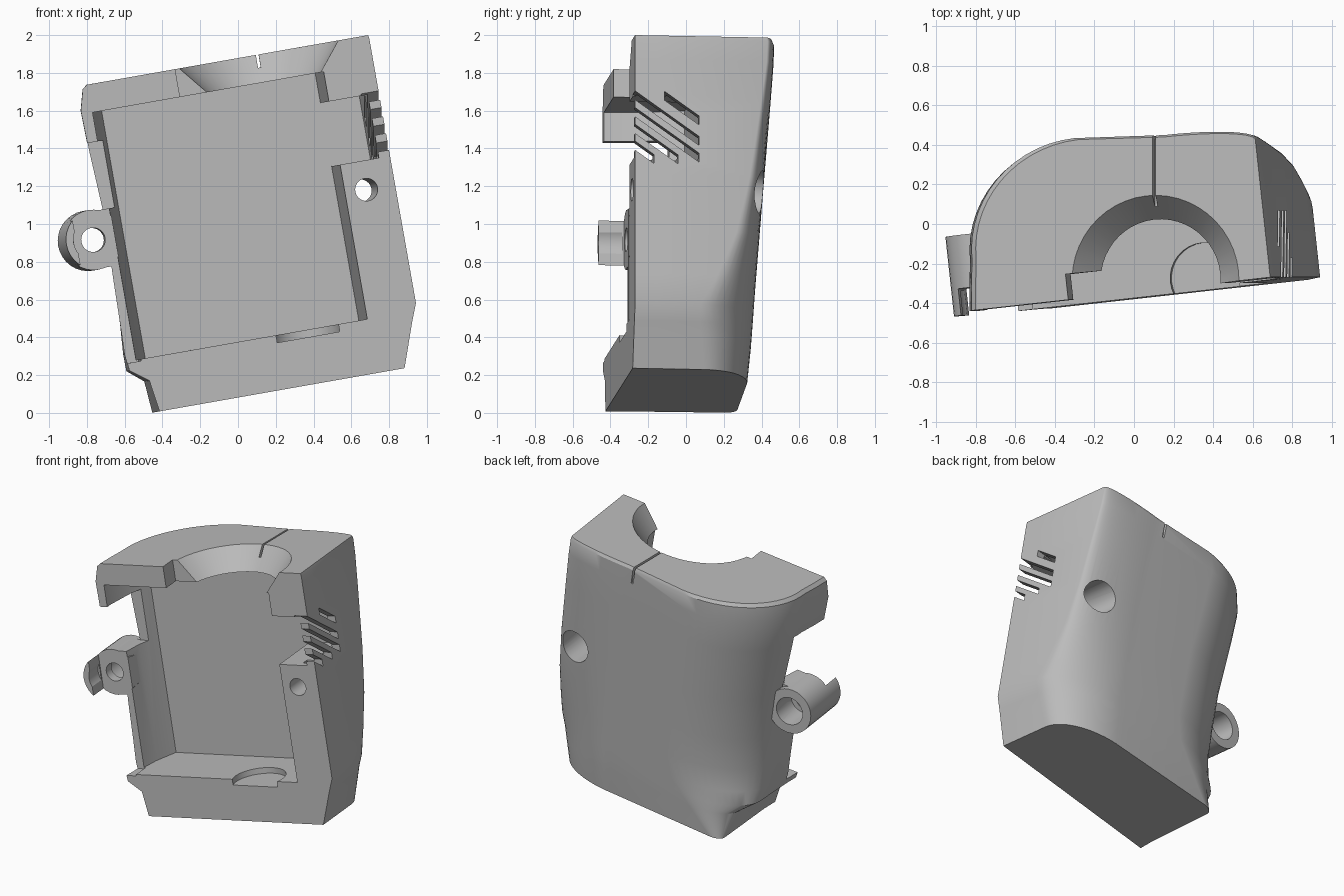
import bpy, bmesh, math
from mathutils import Matrix, Vector

if "Cube" in bpy.data.objects:
    bpy.data.objects.remove(bpy.data.objects["Cube"])

# Tilted local frame: u across, v depth from the front plane, w up
tilt = math.radians(10)
w_axis = Vector((-math.sin(tilt), 0, math.cos(tilt)))
v_axis = Vector((-.108, 1, -.019)).normalized()
u_axis = v_axis.cross(w_axis).normalized()
FRAME = Matrix.Translation((0, -.382, 0)) @ Matrix((u_axis, v_axis, w_axis)).transposed().to_4x4()

grey = bpy.data.materials.new("plain_grey")
grey.use_nodes = True
grey.diffuse_color = (.5, .5, .5, 1)
grey.node_tree.nodes["Principled BSDF"].inputs["Base Color"].default_value = grey.diffuse_color


def finish(bm, name):
    bmesh.ops.recalc_face_normals(bm, faces=bm.faces)
    bm.transform(FRAME)
    mesh = bpy.data.meshes.new(name)
    bm.to_mesh(mesh)
    bm.free()
    mesh.materials.append(grey)
    ob = bpy.data.objects.new(name, mesh)
    bpy.context.collection.objects.link(ob)
    return ob


def loft(name, rings):
    bm = bmesh.new()
    rows = [[bm.verts.new(p) for p in ring] for ring in rings]
    n = len(rows[0])
    for a, b in zip(rows, rows[1:]):
        for i in range(n):
            j = (i + 1) % n
            bm.faces.new((a[i], a[j], b[j], b[i]))
    bm.faces.new(rows[0])
    bm.faces.new(rows[-1])
    return finish(bm, name)


def prism(name, outline, w0, w1):
    return loft(name, [[(u, v, w) for u, v in outline] for w in (w0, w1)])


def box(name, u0, u1, v0, v1, w0, w1, skew=0):
    return prism(name, [(u0 + skew * v0, v0), (u1 + skew * v0, v0),
                        (u1 + skew * v1, v1), (u0 + skew * v1, v1)], w0, w1)


def tube(name, a, b, r0, r1=None, n=32):
    a, b = Vector(a), Vector(b)
    r1 = r1 or r0
    d = b - a
    side = Vector((1, 0, 0))
    up = d.normalized().cross(side)
    angles = [math.tau * i / n for i in range(n)]
    return loft(name, [[p + r * (side * math.cos(t) + up * math.sin(t)) for t in angles]
                       for p, r in ((a, r0), (b, r1))])


def boolean(target, tool, op="DIFFERENCE"):
    mod = target.modifiers.new(op, "BOOLEAN")
    mod.operation, mod.solver, mod.object = op, "EXACT", tool
    bpy.context.view_layer.objects.active = target
    bpy.ops.object.modifier_apply(modifier=mod.name)
    bpy.data.objects.remove(tool)


def section(w, left, right, back, start, lx, flat, rx):
    """D-shaped outline with an elliptical corner on each side."""
    pts = [(left, 0), (left + .012, .12)]
    arc = [math.pi / 2 * i / 14 for i in range(15)]
    pts += [(left + .03 + lx * (1 - math.cos(t)), start + (back - start) * math.sin(t)) for t in arc]
    pts += [(right - rx * (1 - math.cos(t)), flat + (back - .035 - flat) * math.sin(t)) for t in reversed(arc)]
    pts += [(right, .12), (right, 0)]
    return [(u, v, w) for u, v in pts]


# Outer housing: w, left, right, back, left corner start and width, right corner start and width
levels = [(.08, -.41, .915, .69, .63, .08, .38, .45), (.25, -.435, .975, .705, .52, .28, .36, .48),
          (.32, -.53, 1.0, .71, .42, .45, .35, .50), (.41, -.54, 1.035, .715, .34, .54, .35, .52),
          (.57, -.535, 1.035, .725, .27, .59, .44, .52), (.8, -.53, 1.035, .74, .25, .59, .54, .50),
          (1.1, -.52, 1.035, .76, .25, .59, .61, .48), (1.5, -.54, 1.035, .79, .25, .59, .67, .47),
          (1.72, -.545, 1.035, .805, .25, .59, .70, .47), (1.83, -.515, 1.035, .81, .25, .59, .705, .47),
          (1.85, -.49, 1.032, .80, .25, .59, .70, .47)]
body = loft("housing", [section(*level) for level in levels])

# Main cavity, side windows and top cut-outs
pocket = [(-.485, -.1), (.765, -.1), (.765, .42), (-.39, .42), (-.45, .26), (-.485, .05)]
cuts = [prism("cavity", pocket, .37, 1.70),
        box("upper_cavity", .7, .975, -.1, .42, 1.2, 1.54),
        box("side_notch", -.8, -.38, -.1, .34, 1.185, 1.545),
        box("strip_step", -.8, -.46, -.1, .13, .36, 1.25),
        tube("neck_funnel", (.445, .05, 1.69), (.445, .05, 1.87), .30, .445, 48),
        box("neck_front", -.012, .44, -.1, .13, 1.6, 1.9),
        box("seam_top", .425, .44, .3, .9, 1.78, 1.9, .108),
        box("seam_back", .425, .44, .76, .9, 1.73, 1.9, .108),
        tube("ledge_pocket", (.44, .06, .33), (.44, .06, .45), .18),
        tube("screw_hole", (.88, -.1, 1.046), (.88, 1, 1.046), .06),
        tube("screw_recess", (.89, .3, 1.046), (.89, 1, 1.046), .113)]
for cutter in cuts:
    boolean(body, cutter)

# Slanted vent slits, open at the front edge
SLOPE = .7
for c in (1.66, 1.55, 1.46, 1.37, 1.28):
    v0 = max(-.03, (c - 1.55) / SLOPE)
    v1 = min(.34, (c - 1.21) / SLOPE)
    ring = [(v, c - SLOPE * v - d) for v, d in ((v0, 0), (v1, 0), (v1, .048), (v0, .048))]
    boolean(body, loft("slit", [[(u, v, w) for v, w in ring] for u in (.92, 1.1)]))

# Hinge barrel with a web, a bore and a forward part sleeve
HU, HW = -.585, 1.035
barrel = tube("hinge_barrel", (HU, .13, HW), (HU, .40, HW), .16)
boolean(barrel, box("web", HU, -.487, .13, .36, .88, 1.185), "UNION")
boolean(barrel, box("trim", -.483, -.2, 0, .6, .8, 1.3, .12))
boolean(body, barrel, "UNION")
boolean(body, tube("bore", (HU, -.1, HW), (HU, .6, HW), .064))
boolean(body, tube("bore_recess", (HU, .2, HW), (HU, .6, HW), .098))
sleeve = tube("hinge_sleeve", (HU, -.005, HW), (HU, .14, HW), .16)
boolean(sleeve, tube("sleeve_bore", (HU, -.1, HW), (HU, .12, HW), .12))
boolean(sleeve, box("sleeve_trim", -.69, -.3, -.1, .3, .8, 1.3))

for ob in (body, sleeve):
    bpy.ops.object.select_all(action="DESELECT")
    ob.select_set(True)
    bpy.context.view_layer.objects.active = ob
    bpy.ops.object.shade_smooth_by_angle(angle=math.radians(28))
